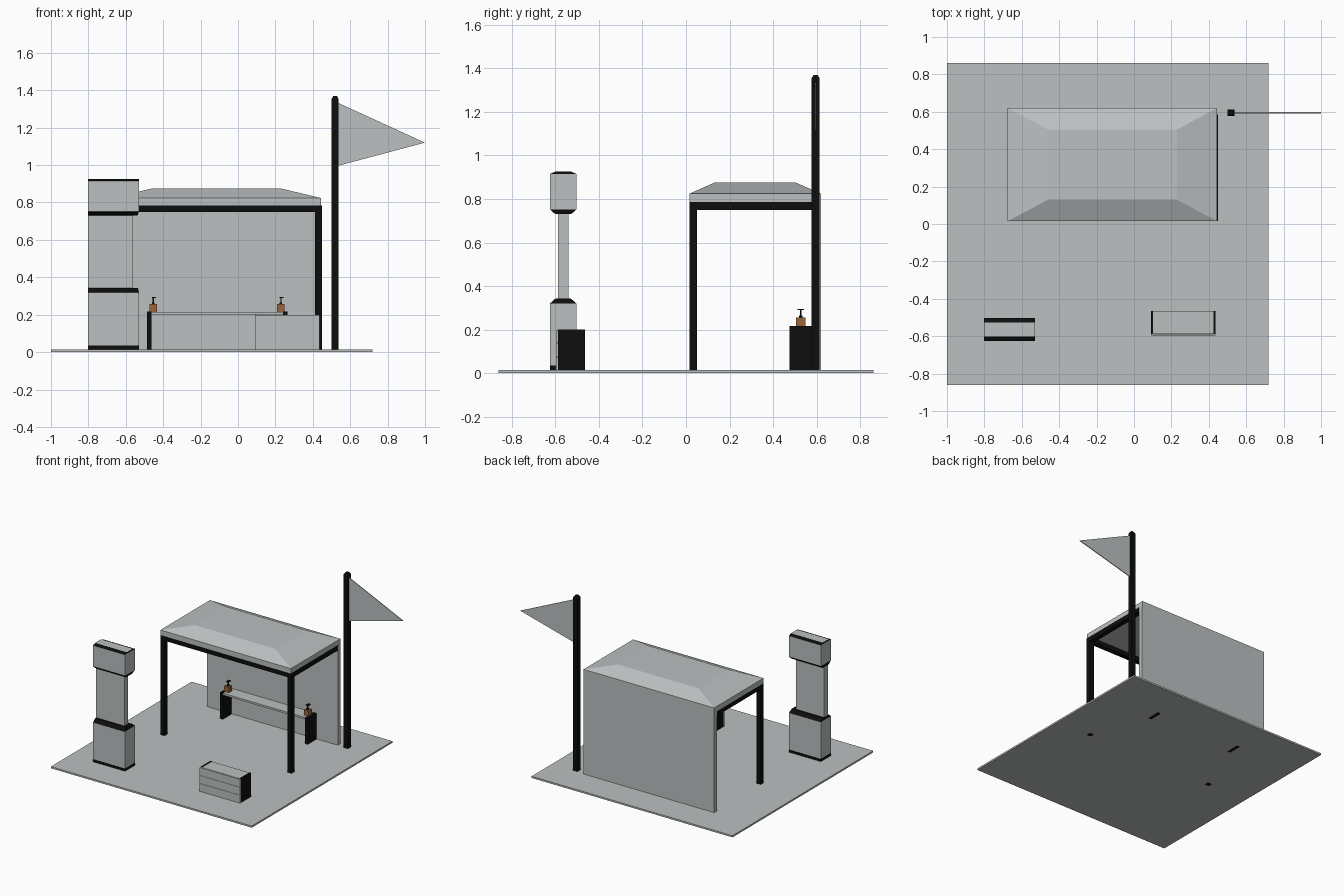
import bpy, bmesh

if "Cube" in bpy.data.objects:
    bpy.data.objects.remove(bpy.data.objects["Cube"])


def material(name, rgb):
    m = bpy.data.materials.new(name)
    m.diffuse_color = (*rgb, 1)
    m.use_nodes = True
    m.node_tree.nodes["Principled BSDF"].inputs["Base Color"].default_value = m.diffuse_color
    return m


GREY = material("light_grey", (0.50, 0.53, 0.53))
BLACK = material("black", (0.004, 0.004, 0.004))
BROWN = material("brown", (0.33, 0.13, 0.04))


def rect(x0, x1, y0, y1, z):
    return [(x0, y0, z), (x1, y0, z), (x1, y1, z), (x0, y1, z)]


def loft(name, rings, mats, bands=None):
    """Skin a stack of rings; bands gives a material index for each side band."""
    bm = bmesh.new()
    loops = [[bm.verts.new(p) for p in r] for r in rings]
    n = len(rings[0])
    bm.faces.new(loops[0])
    bm.faces.new(loops[-1])
    for k, (a, b) in enumerate(zip(loops, loops[1:])):
        for i in range(n):
            j = (i + 1) % n
            f = bm.faces.new((a[i], a[j], b[j], b[i]))
            f.material_index = bands[k] if bands else 0
    bmesh.ops.recalc_face_normals(bm, faces=bm.faces)
    me = bpy.data.meshes.new(name)
    bm.to_mesh(me)
    bm.free()
    for m in mats:
        me.materials.append(m)
    ob = bpy.data.objects.new(name, me)
    bpy.context.collection.objects.link(ob)
    return ob


def box(name, x, y, z, mat):
    return loft(name, [rect(*x, *y, z[0]), rect(*x, *y, z[1])], [mat])


# ground slab
box("base_slab", (-1, 0.72), (-0.86, 0.86), (0.001, 0.014), GREY)

# shelter: back wall, posts, top frame and hipped roof
box("back_wall", (-0.675, 0.445), (0.585, 0.62), (0.01, 0.785), GREY)
L, R = (-0.675, -0.64), (0.412, 0.448)
for side, x in (("left", L), ("right", R)):
    box(side + "_front_post", x, (0.015, 0.05), (0, 0.75), BLACK)
    box(side + "_beam", x, (0.015, 0.585), (0.75, 0.785), BLACK)
box("front_beam", (L[1], R[0]), (0.015, 0.05), (0.75, 0.785), BLACK)
box("rear_beam", (L[1], R[0]), (0.55, 0.585), (0.75, 0.785), BLACK)
loft("roof", [rect(-0.675, 0.443, 0.015, 0.62, 0.785),
              rect(-0.675, 0.443, 0.015, 0.62, 0.824),
              rect(-0.46, 0.23, 0.13, 0.505, 0.875)], [GREY])

# bench with two slab legs
box("bench_seat", (-0.463, 0.24), (0.477, 0.578), (0.2, 0.215), GREY)
for side, x in (("left", -0.487), ("right", 0.24)):
    box(side + "_bench_leg", (x, x + 0.025), (0.475, 0.58), (0, 0.216), BLACK)

# two pump bottles standing on the bench
for side, x in (("left", -0.453), ("right", 0.229)):
    y = 0.527
    box(side + "_bottle", (x - 0.02, x + 0.02), (y - 0.021, y + 0.021), (0.215, 0.256), BROWN)
    box(side + "_bottle_collar", (x - 0.007, x + 0.007), (y - 0.007, y + 0.007), (0.256, 0.265), BLACK)
    box(side + "_bottle_stem", (x - 0.003, x + 0.003), (y - 0.003, y + 0.003), (0.265, 0.29), BLACK)
    box(side + "_bottle_spout", (x - 0.008, x + 0.014), (y - 0.016, y + 0.016), (0.29, 0.295), BLACK)

# pillar: stacked sections, black on base, waist tapers and top bevel
cy = -0.564


def section(z, half_y, x1):
    return rect(-0.803, x1, cy - half_y, cy + half_y, z)


loft("pillar", [
    section(0.012, 0.061, -0.53), section(0.035, 0.061, -0.53),
    section(0.32, 0.061, -0.53), section(0.342, 0.036, -0.535),
    section(0.342, 0.024, -0.562), section(0.73, 0.024, -0.562),
    section(0.73, 0.036, -0.537), section(0.752, 0.061, -0.53),
    section(0.915, 0.061, -0.53), section(0.925, 0.037, -0.53),
], [GREY, BLACK], [1, 0, 1, 1, 0, 1, 1, 0, 1])

# low crate with black end panels and three front slats
box("crate_body", (0.102, 0.424), (-0.585, -0.466), (0.012, 0.198), GREY)
for side, x in (("left", 0.09), ("right", 0.424)):
    box(side + "_crate_end", (x, x + 0.012), (-0.588, -0.465), (0.012, 0.2), BLACK)
for i in range(3):
    z = 0.014 + i * 0.062
    box(f"crate_slat_{i + 1}", (0.09, 0.436), (-0.597, -0.588), (z, z + 0.0605), GREY)

# flagpole with bevelled tip, and a pennant
px, py, h = 0.519, 0.595, 0.018
loft("flagpole", [rect(px - s, px + s, py - s, py + s, z)
                  for z, s in ((0.012, h), (1.355, h), (1.37, 0.009))], [BLACK])
tri = [(0.53, 1.335), (0.53, 0.995), (1.0, 1.12)]
loft("pennant", [[(x, y, z) for x, z in tri] for y in (py - 0.003, py + 0.003)], [GREY])
